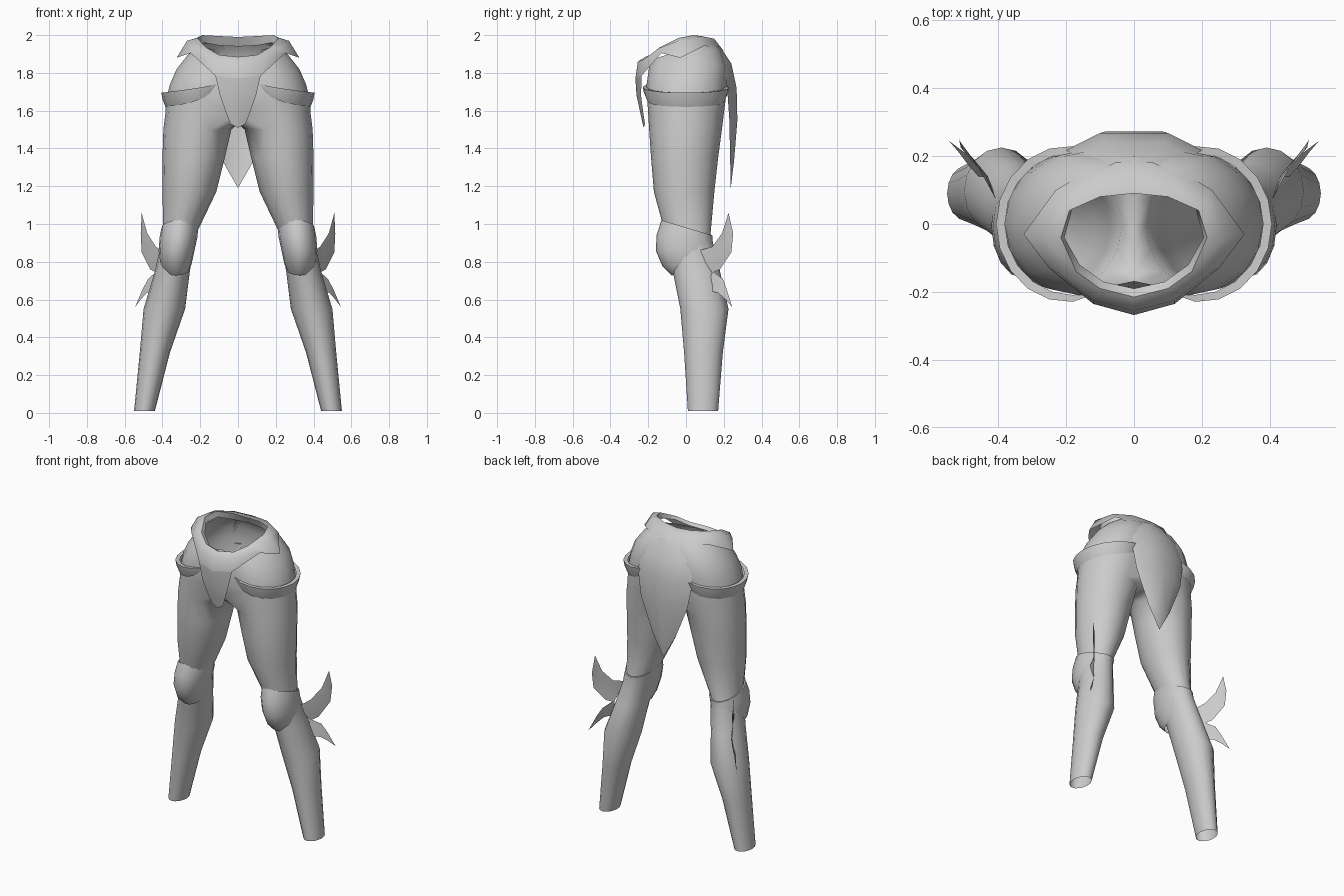
import bpy, bmesh, math

grey = bpy.data.materials.new("grey_cloth")
grey.diffuse_color = (0.6, 0.6, 0.6, 1)


def make(name, rows, closed=False, angle=40, keep=None):
    """Skin rows of points into a sheet or tube, then mirror it across x."""
    bm = bmesh.new()
    grid = [[bm.verts.new(p) for p in row] for row in rows]
    for j, (a, b) in enumerate(zip(grid, grid[1:])):
        n = len(a)
        for i in range(n if closed else n - 1):
            if keep and not keep(j, i):
                continue
            k = (i + 1) % n
            bm.faces.new((a[i], a[k], b[k], b[i]))
    bmesh.ops.delete(bm, geom=[v for v in bm.verts if not v.link_faces], context='VERTS')
    bmesh.ops.remove_doubles(bm, verts=bm.verts, dist=0.0005)
    mesh = bpy.data.meshes.new(name)
    bm.to_mesh(mesh)
    bm.free()
    mesh.materials.append(grey)
    ob = bpy.data.objects.new(name, mesh)
    bpy.context.collection.objects.link(ob)
    mod = ob.modifiers.new("mirror", 'MIRROR')
    mod.use_clip = True
    mod.merge_threshold = 0.002
    bpy.ops.object.select_all(action='DESELECT')
    ob.select_set(True)
    bpy.context.view_layer.objects.active = ob
    bpy.ops.object.shade_smooth_by_angle(angle=math.radians(angle))
    return ob


def ring(z, x0, x1, y0, y1, tilt=0.0, n=16):
    """Oval from its x and y limits, starting inside the front; tilt lifts the back."""
    cx, cy, rx, ry = (x0 + x1) / 2, (y0 + y1) / 2, (x1 - x0) / 2, (y1 - y0) / 2
    pts = []
    for i in range(n):
        a = math.radians(-112.5 + 360 * i / n)
        y = cy + ry * math.sin(a)
        pts.append((cx + rx * math.cos(a), y, z + tilt * (y - cy)))
    return pts


# Trousers: leg tubes that open into a shared hip shell
legs = [ring(*r) for r in [
    (0.01, 0.44, 0.55, 0.01, 0.17),
    (0.32, 0.36, 0.52, -0.01, 0.195),
    (0.55, 0.28, 0.50, -0.03, 0.225),
    (0.75, 0.255, 0.44, -0.07, 0.18),
    (0.95, 0.22, 0.395, -0.11, 0.13),
    (1.17, 0.115, 0.40, -0.17, 0.15),
    (1.35, 0.07, 0.40, -0.185, 0.17),
    (1.50, 0.035, 0.395, -0.195, 0.19)]]
for z, x0, x1, y0, y1, tilt in [
        (1.58, 0.0, 0.385, -0.20, 0.20, 0),
        (1.66, -0.02, 0.38, -0.205, 0.21, 0),
        (1.74, -0.04, 0.36, -0.21, 0.215, 0.05),
        (1.82, -0.06, 0.325, -0.20, 0.215, 0.1),
        (1.89, -0.10, 0.27, -0.19, 0.18, 0.2),
        (1.92, -0.12, 0.235, -0.18, 0.14, 0.3)]:
    row = ring(z, x0, x1, y0, y1, tilt)
    for i in [0] + list(range(10, 16)):      # seam points on the centre plane
        row[i] = (0, row[i][1], row[i][2] - (0.05 if 11 <= i <= 15 else 0))
    legs.append(row)
crotch = 8
make("trousers", legs, closed=True, angle=60,
     keep=lambda j, i: j < crotch or i < 10)

# Knee guards: cupped sleeves, higher and fuller at the front
make("knee_guard", [ring(*r) for r in [
    (0.755, 0.26, 0.395, -0.075, 0.14, 0.25),
    (0.79, 0.245, 0.415, -0.125, 0.15, 0.1),
    (0.86, 0.23, 0.42, -0.16, 0.15, 0.0),
    (0.93, 0.215, 0.415, -0.155, 0.14, -0.1),
    (0.98, 0.21, 0.405, -0.13, 0.14, -0.3),
    (0.975, 0.225, 0.39, -0.11, 0.125, -0.3)]], closed=True, angle=50)

# Knee fins: thin swept blades, one up and one down, on the outer rear of the knee
make("upper_knee_fin", [
    [(0.405, 0.07, 0.86), (0.415, 0.10, 0.80), (0.43, 0.14, 0.74)],
    [(0.435, 0.14, 0.88), (0.46, 0.17, 0.82), (0.465, 0.18, 0.76)],
    [(0.48, 0.19, 0.95), (0.50, 0.215, 0.90), (0.51, 0.24, 0.85)],
    [(0.497, 0.21, 1.01), (0.51, 0.23, 0.98), (0.515, 0.25, 0.95)],
    [(0.51, 0.225, 1.06)] * 3])
make("lower_knee_fin", [
    [(0.43, 0.11, 0.65), (0.43, 0.14, 0.75)],
    [(0.485, 0.17, 0.635), (0.475, 0.195, 0.71)],
    [(0.515, 0.21, 0.60), (0.505, 0.215, 0.655)],
    [(0.545, 0.245, 0.56)] * 2])

# Hip bands: flared cuffs around the outer thigh
band = []
for grow, drop in [(0.004, 0.075), (0.018, 0.04), (0.026, 0.0), (0.0, 0.0)]:
    row = []
    for i in range(13):
        t = (i - 6) / 6
        a = math.radians(108 * t)
        end = 1 - 0.7 * abs(t) ** 6
        row.append((0.18 + (0.2 + grow * end) * math.cos(a),
                    (0.209 + grow * end) * math.sin(a),
                    1.695 + 0.045 * t * t - drop * end))
    band.append(row)
make("hip_band", band)

# Belt: open collar with a zigzag lower edge
belt_low = [(0, -0.268, 1.77), (0.12, -0.235, 1.785), (0.25, -0.13, 1.905),
            (0.325, -0.03, 1.88), (0.23, 0.10, 1.945), (0.12, 0.165, 1.92), (0, 0.2, 1.915)]
make("belt", [
    [(0, -0.19, 1.87), (0.09, -0.17, 1.88), (0.16, -0.12, 1.92),
     (0.205, -0.04, 1.95), (0.18, 0.05, 1.96), (0.1, 0.10, 1.945), (0, 0.12, 1.94)],
    [(0, -0.215, 1.885), (0.1, -0.19, 1.895), (0.17, -0.14, 1.935),
     (0.215, -0.04, 1.985), (0.19, 0.04, 2.0), (0.1, 0.08, 1.995), (0, 0.09, 1.99)],
    [(0, -0.255, 1.86), (0.12, -0.225, 1.87), (0.22, -0.145, 1.93),
     (0.27, -0.04, 1.97), (0.22, 0.07, 1.985), (0.12, 0.13, 1.985), (0, 0.15, 1.98)],
    belt_low], angle=55)

# Front flap: tapered tongue below the belt
make("front_flap", [
    belt_low[:2],
    [(0, -0.262, 1.68), (0.095, -0.238, 1.68)],
    [(0, -0.24, 1.58), (0.06, -0.225, 1.58)],
    [(0, -0.225, 1.51), (0.04, -0.217, 1.53)]], angle=55)

# Back flap: long leaf-shaped tail
make("back_flap", [
    [(w * s, y - (0.05 * w / 0.2 if s == 1 else 0), z) for s in (0, 0.5, 1)]
    for z, w, y in [(1.94, 0.11, 0.18), (1.85, 0.17, 0.24), (1.72, 0.2, 0.268),
                    (1.55, 0.17, 0.272), (1.34, 0.085, 0.255), (1.19, 0.0, 0.237)]], angle=55)
